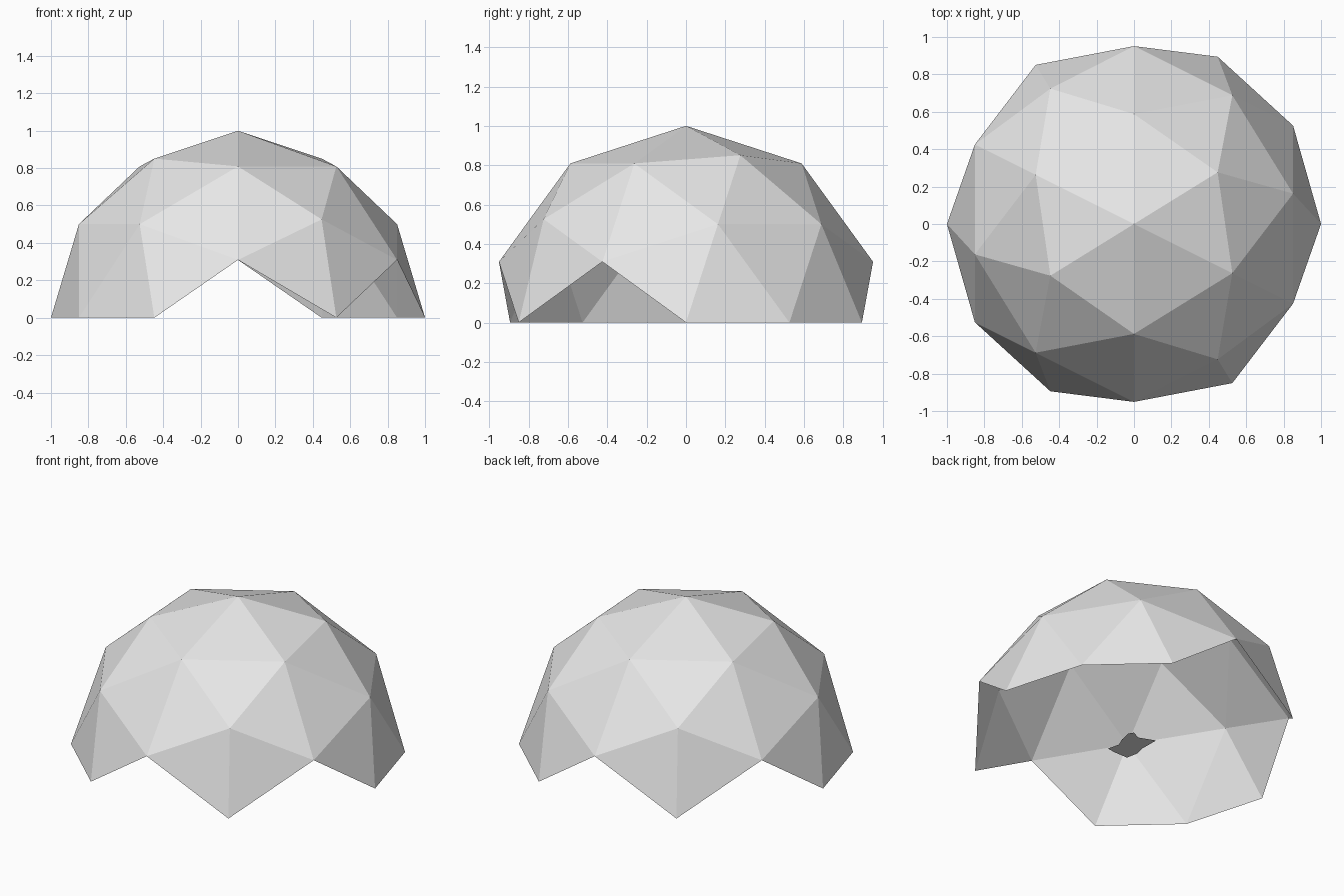
import bpy, bmesh, math
from itertools import combinations
from mathutils import Vector, Matrix

if "Cube" in bpy.data.objects:
    bpy.data.objects.remove(bpy.data.objects["Cube"])

grey = bpy.data.materials.new("plain grey")
grey.diffuse_color = (0.8, 0.8, 0.8, 1)
grey.use_nodes = True
grey.node_tree.nodes["Principled BSDF"].inputs["Base Color"].default_value = grey.diffuse_color


def add_object(name, bm):
    mesh = bpy.data.meshes.new(name)
    bm.to_mesh(mesh)
    bm.free()
    mesh.materials.append(grey)
    obj = bpy.data.objects.new(name, mesh)
    bpy.context.collection.objects.link(obj)
    return obj


# Dome: unit icosahedron corners plus edge midpoints pushed onto the sphere
phi = (1 + math.sqrt(5)) / 2
corners = []
for s in (-1, 1):
    for t in (-phi, phi):
        corners += [Vector(c).normalized() for c in ((0, s, t), (s, t, 0), (t, 0, s))]
mids = [(a + b).normalized() for a, b in combinations(corners, 2) if (a - b).length < 1.2]

bm = bmesh.new()
turn = Matrix.Rotation(-math.atan(phi), 3, 'Z')
for p in corners + mids:
    bm.verts.new(turn @ p)
bmesh.ops.convex_hull(bm, input=bm.verts[:])
bmesh.ops.recalc_face_normals(bm, faces=bm.faces[:])

# Keep only whole panels above the ground, which leaves the arched openings
low = [v for v in bm.verts if v.co.z < -0.01]
bmesh.ops.delete(bm, geom=low, context='VERTS')
add_object("dome_shell", bm)

# Small flat floor patch with a wavy outline
outline = [(.089, -.137), (.069, -.058), (.094, 0), (.112, .078), (.092, .11),
           (.036, .08), (-.07, .122), (-.068, -.006), (-.083, -.071),
           (-.068, -.146), (.03, -.145)]
bm = bmesh.new()
face = bm.faces.new([bm.verts.new((x, y, 0)) for x, y in outline])
bmesh.ops.triangulate(bm, faces=[face])
add_object("floor_patch", bm)
